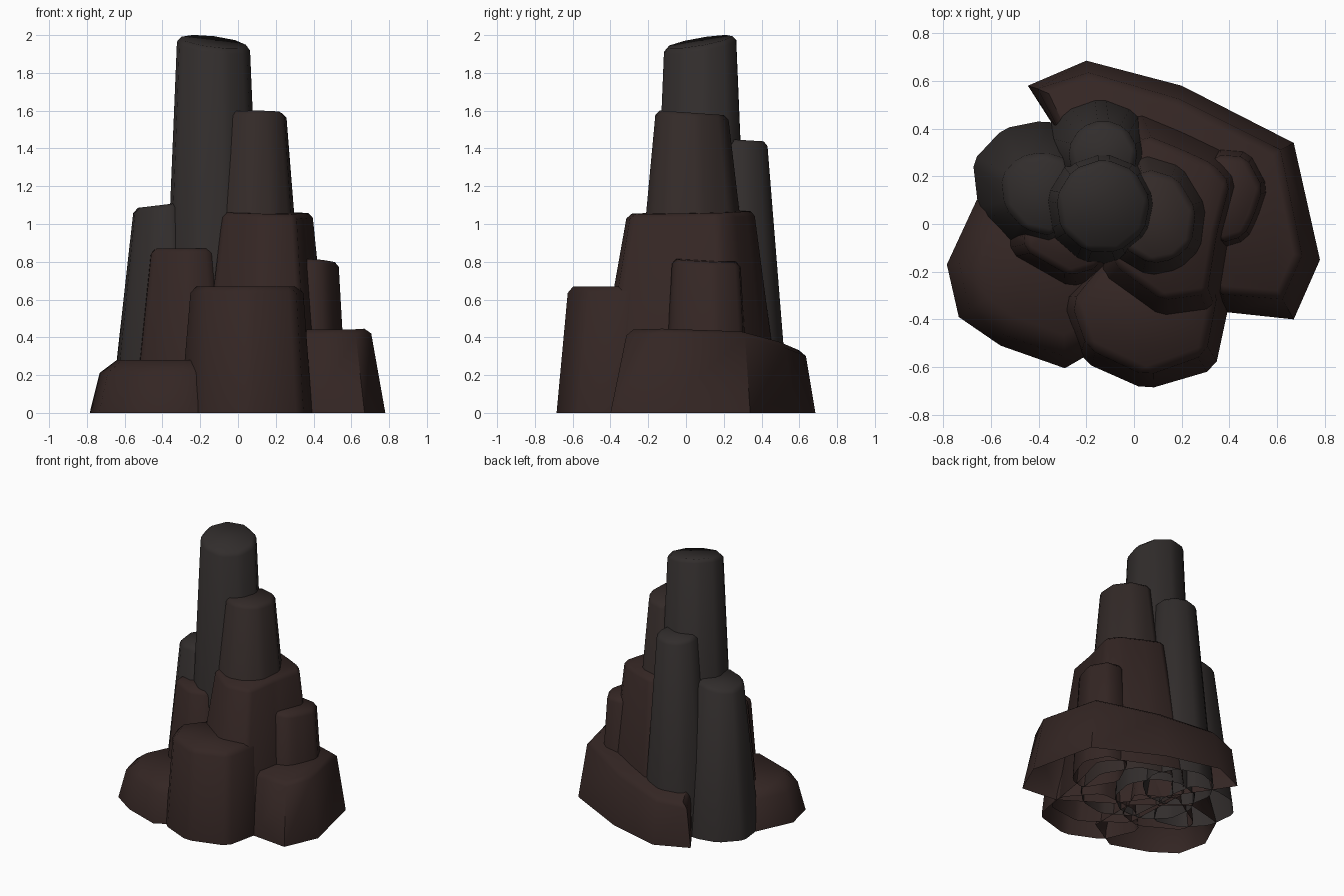
import bpy, bmesh, math

BROWN = (0.034, 0.019, 0.017, 1)
MID = (0.033, 0.023, 0.021, 1)
GREY = (0.031, 0.026, 0.025, 1)
mats = {}


def material(col):
    if col not in mats:
        m = bpy.data.materials.new("rock_%d" % len(mats))
        m.diffuse_color = col
        mats[col] = m
    return mats[col]


def ring(cx, cy, r, n, rot=0.0):
    return [(cx + r * math.cos(rot + i * math.tau / n),
             cy + r * math.sin(rot + i * math.tau / n)) for i in range(n)]


def column(name, top, z, tilt=(0, 0), base=None, scale=1.5, shift=(0, 0), bevel=0.025,
           col=BROWN, soft=True):
    """Tapered rock shell, open below: top outline on a tilted plane, wider outline on the ground."""
    n = len(top)
    cx = sum(p[0] for p in top) / n
    cy = sum(p[1] for p in top) / n
    if base is None:
        base = [(cx + shift[0] + (p[0] - cx) * scale, cy + shift[1] + (p[1] - cy) * scale) for p in top]
    bm = bmesh.new()
    lo = [bm.verts.new((x, y, 0)) for x, y in base]
    hi = []
    for p in top:
        h = p[2] if len(p) > 2 else z + tilt[0] * (p[0] - cx) + tilt[1] * (p[1] - cy)
        hi.append(bm.verts.new((p[0], p[1], h)))
    bm.faces.new(hi)
    for i in range(n):
        j = (i + 1) % n
        bm.faces.new((lo[i], lo[j], hi[j], hi[i]))
    bm.normal_update()
    # chamfer the top rim and, on soft pillars, the upright corners
    edges = [e for e in bm.edges
             if (e.verts[0] in hi and e.verts[1] in hi)
             or (soft and (e.verts[0] in hi) != (e.verts[1] in hi))]
    bmesh.ops.bevel(bm, geom=edges, offset=bevel, offset_type='OFFSET', segments=1,
                    affect='EDGES', clamp_overlap=True)
    me = bpy.data.meshes.new(name)
    bm.to_mesh(me)
    bm.free()
    ob = bpy.data.objects.new(name, me)
    bpy.context.collection.objects.link(ob)
    me.materials.append(material(col))
    bpy.context.view_layer.objects.active = ob
    ob.select_set(True)
    bpy.ops.object.shade_smooth_by_angle(angle=math.radians(50))
    ob.select_set(False)


# Tall spires
column("main_spire", ring(-0.13, 0.073, 0.2, 9, 0.15), 1.965, (-0.12, 0.17),
       scale=1.42, col=GREY)
column("back_spire", ring(-0.13, 0.29, 0.148, 9, 0.17), 1.445, (0, -0.06),
       scale=1.7, shift=(-0.015, 0.012), col=GREY)
column("right_spire", [(-0.04, -0.1), (0.07, -0.165), (0.17, -0.145), (0.24, -0.08), (0.258, 0.06),
                       (0.18, 0.19), (0.05, 0.23), (-0.06, 0.1)], 1.59, (0, -0.07),
       scale=1.85, col=MID)
column("left_spire", [(-0.555, 0.2), (-0.54, 0.07), (-0.46, -0.02), (-0.34, -0.05), (-0.25, 0.1),
                      (-0.28, 0.27), (-0.38, 0.30), (-0.48, 0.28)], 1.1, (0.12, 0),
       scale=1.7, shift=(-0.02, 0.025), col=GREY)

# Middle pillars
column("right_pillar", [(-0.08, -0.17), (0.12, -0.315), (0.305, -0.29), (0.345, -0.04), (0.4, 0.17),
                        (0.33, 0.25), (0.2, 0.31), (0.05, 0.37), (-0.1, 0.2)], 1.06, (-0.02, 0.02),
       scale=1.48, shift=(0, -0.01))
column("small_right_pillar", [(0.36, -0.08), (0.46, -0.05), (0.5, 0.03), (0.54, 0.15), (0.47, 0.28),
                              (0.34, 0.29), (0.25, 0.1)], 0.805, (-0.05, -0.05),
       scale=1.25, shift=(0.015, 0))
column("front_left_pillar", [(-0.46, -0.03), (-0.455, -0.11), (-0.27, -0.215), (-0.15, -0.18),
                             (-0.08, 0.0), (-0.25, 0.1)], 0.87, scale=1.5)

# Low base blocks
column("front_block", [(-0.26, -0.33), (-0.195, -0.52), (0.05, -0.635), (0.3, -0.545), (0.35, -0.28),
                       (0.2, -0.1), (-0.1, -0.13)], 0.67, bevel=0.035,
       base=[(-0.32, -0.33), (-0.21, -0.58), (0.05, -0.695), (0.34, -0.61), (0.4, -0.33),
             (0.2, -0.1), (-0.12, -0.13)])
column("front_left_block", [(-0.6, 0.07), (-0.715, -0.17), (-0.675, -0.35), (-0.54, -0.45),
                            (-0.29, -0.54), (-0.04, -0.42), (-0.04, -0.1), (-0.35, 0.15)], 0.28,
       bevel=0.07, soft=False,
       base=[(-0.66, 0.1), (-0.785, -0.17), (-0.735, -0.39), (-0.56, -0.51), (-0.29, -0.605),
             (-0.04, -0.46), (-0.04, -0.1), (-0.38, 0.17)])
column("back_right_slab", [(-0.3, 0.37, 0.33), (0.05, -0.1, 0.45), (0.37, -0.29, 0.44),
                           (0.62, -0.31, 0.44), (0.7, -0.13, 0.45), (0.61, 0.31, 0.435),
                           (0.19, 0.52, 0.375), (-0.19, 0.63, 0.33), (-0.4, 0.565, 0.31)], 0.4,
       bevel=0.03, soft=False,
       base=[(-0.33, 0.4), (0.05, -0.15), (0.39, -0.37), (0.67, -0.4), (0.78, -0.15),
             (0.67, 0.34), (0.2, 0.58), (-0.2, 0.685), (-0.445, 0.58)])
